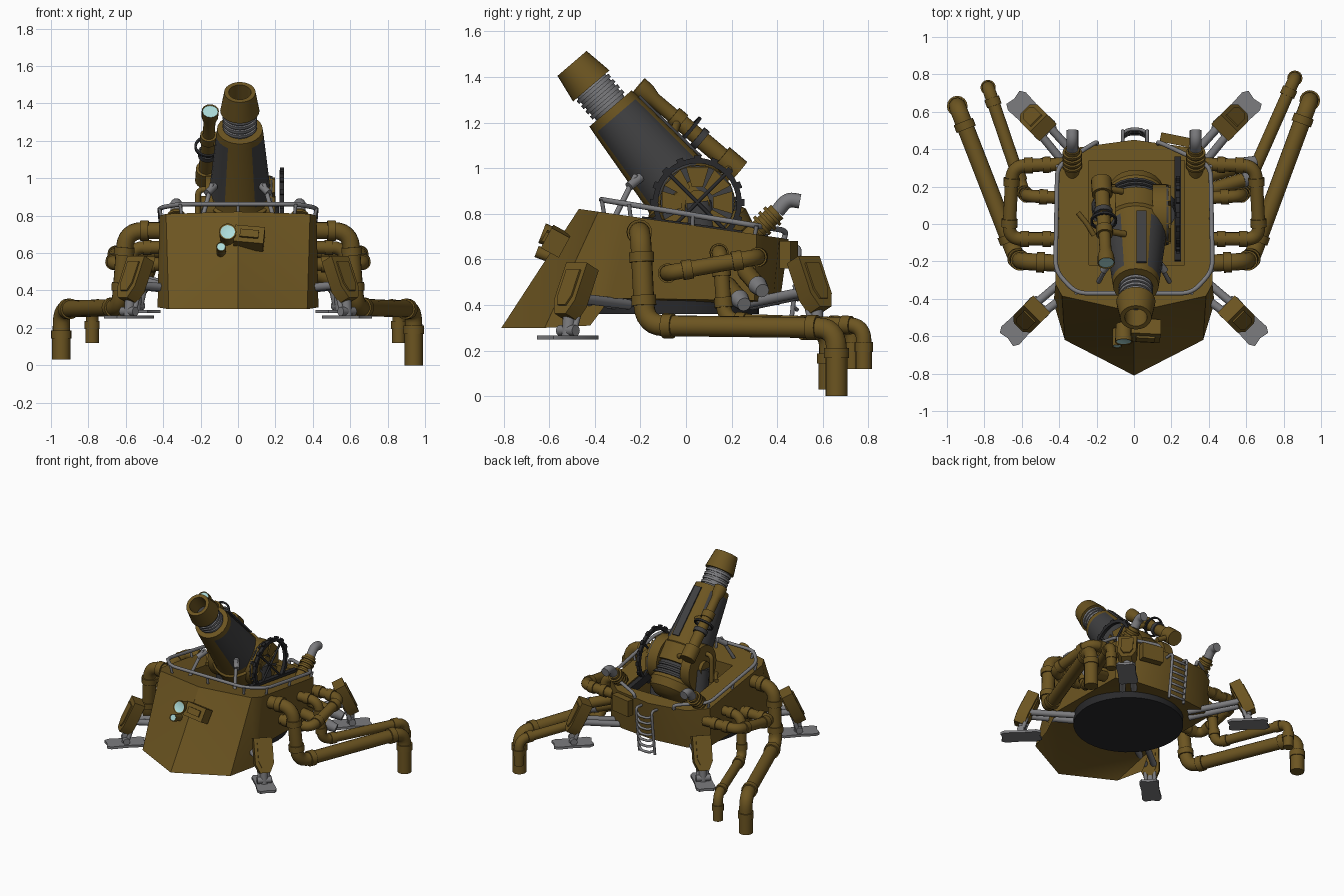
import bpy, bmesh, math
from mathutils import Vector, Matrix

if "Cube" in bpy.data.objects:
    bpy.data.objects.remove(bpy.data.objects["Cube"], do_unlink=True)
made = []


def material(name, r, g, b):
    m = bpy.data.materials.new(name)
    m.use_nodes = True
    m.diffuse_color = (r, g, b, 1)
    m.node_tree.nodes["Principled BSDF"].inputs["Base Color"].default_value = (r, g, b, 1)
    return m


BROWN = material("olive brown", .15, .09, .015)
STEEL = material("steel grey", .2, .2, .21)
DARK = material("dark grey", .05, .05, .052)
BLACK = material("near black", .022, .022, .024)
GLASS = material("pale glass", .42, .72, .7)


def add(name, bm, *mats):
    bmesh.ops.recalc_face_normals(bm, faces=bm.faces)
    me = bpy.data.meshes.new(name)
    bm.to_mesh(me)
    bm.free()
    for m in mats:
        me.materials.append(m)
    ob = bpy.data.objects.new(name, me)
    bpy.context.collection.objects.link(ob)
    made.append(ob)
    return ob


def frame(origin, axis):
    return Matrix.Translation(origin) @ Vector(axis).to_track_quat('Z', 'Y').to_matrix().to_4x4()


def lathe(name, origin, axis, profile, mats, rule=None, sides=20):
    """Turn (distance, radius) points round an axis; rule(segment, centre) picks a material."""
    bm, mw, rings = bmesh.new(), frame(origin, axis), []
    for t, r in profile:
        n = sides if r > 0 else 1
        rings.append([bm.verts.new(mw @ Vector((r * math.cos(i * math.tau / sides),
                      r * math.sin(i * math.tau / sides), t))) for i in range(n)])
    for s, (a, b) in enumerate(zip(rings, rings[1:])):
        for i in range(sides):
            vs = [a[i % len(a)], a[(i + 1) % len(a)], b[(i + 1) % len(b)], b[i % len(b)]]
            f = bm.faces.new(list(dict.fromkeys(vs)))
            f.material_index = rule(s, f.calc_center_median()) if rule else 0
    return add(name, bm, *mats)


def rod(name, a, b, r, mat, r2=None, sides=16):
    a, b = Vector(a), Vector(b)
    n = (b - a).length
    return lathe(name, a, b - a, [(0, 0), (0, r), (n, r2 or r), (n, 0)], [mat], sides=sides)


def tube(name, pts, r, mat, bend=.07):
    """Round tube along a path with rounded corners."""
    pts = [Vector(p) for p in pts]
    path = [pts[0]]
    for p, q, s in zip(pts, pts[1:], pts[2:]):
        a = q + (p - q).normalized() * min(bend, (p - q).length / 2)
        b = q + (s - q).normalized() * min(bend, (s - q).length / 2)
        path += [a.lerp(q, t / 6).lerp(q.lerp(b, t / 6), t / 6) for t in range(7)]
    path.append(pts[-1])
    cu = bpy.data.curves.new(name, 'CURVE')
    cu.dimensions, cu.bevel_depth, cu.bevel_resolution, cu.use_fill_caps = '3D', r, 6, True
    sp = cu.splines.new('POLY')
    sp.points.add(len(path) - 1)
    for k, p in zip(sp.points, path):
        k.co = (*p, 1)
    tmp = bpy.data.objects.new(name + "_path", cu)
    bpy.context.collection.objects.link(tmp)
    me = bpy.data.meshes.new_from_object(tmp.evaluated_get(bpy.context.evaluated_depsgraph_get()))
    bpy.data.objects.remove(tmp)
    me.materials.clear()
    me.materials.append(mat)
    ob = bpy.data.objects.new(name, me)
    bpy.context.collection.objects.link(ob)
    made.append(ob)


def pipe(name, pts, r, sleeve=False):
    """Tube with collars beside each bend; a sleeve thickens the open end."""
    tube(name, pts, r, BROWN, bend=r * 2)
    pts = [Vector(p) for p in pts]
    last = len(pts) - 2
    for i, (a, b) in enumerate(zip(pts, pts[1:])):
        d, n = (b - a).normalized(), (b - a).length
        spots = [r * 2.4, n - r * 2.4] if n > r * 6 else [n / 2]
        if sleeve and i == last:
            spots = spots[:1]
            rod(name + "_sleeve", a + d * spots[0], b, r * 1.06, BROWN)
        for t in spots:
            rod(name + "_collar", a + d * (t - .022), a + d * (t + .022), r * 1.2, BROWN)


def prism(name, outline, depth, matrix, mat):
    """Extrude an (x, z) outline by depth along local y."""
    bm = bmesh.new()
    f = bm.faces.new([bm.verts.new((x, -depth / 2, z)) for x, z in outline])
    new = bmesh.ops.extrude_face_region(bm, geom=[f])["geom"]
    bmesh.ops.translate(bm, vec=(0, depth, 0), verts=[v for v in new if isinstance(v, bmesh.types.BMVert)])
    bm.transform(matrix)
    return add(name, bm, mat)


def box(name, centre, size, mat, rot=(0, 0, 0)):
    w, d, h = size
    m = Matrix.Translation(centre)
    for a, ax in zip(rot, 'XYZ'):
        m = m @ Matrix.Rotation(a, 4, ax)
    return prism(name, [(-w/2, -h/2), (w/2, -h/2), (w/2, h/2), (-w/2, h/2)], d, m, mat)


def deck(y):
    return .754 - .144 * y


# Hull: pointed bow, sloping deck, sunken gun well
half = [((0, -.47), (0, -.81, .3)), ((.385, -.385), (.37, -.62, .3)), ((.42, -.32), (.43, -.42, .31)),
        ((.42, -.25), (.42, -.33, .43)), ((.42, .31), (.42, .3, .42)), ((.29, .41), (.28, .38, .4)),
        ((0, .45), (0, .41, .4))]
full = half + [((-t[0], t[1]), (-b[0], b[1], b[2])) for t, b in half[-2:0:-1]]
bm = bmesh.new()
top = [bm.verts.new((x, y, deck(y))) for (x, y), b in full]
low = [bm.verts.new(b) for t, b in full]
for i in range(len(full)):
    j = (i + 1) % len(full)
    bm.faces.new((low[i], low[j], top[j], top[i]))
bm.faces.new(top)
bm.faces.new(low)
bmesh.ops.triangulate(bm, faces=bm.faces)
hull = add("hull", bm, BROWN)
well = box("well_cutter", (.015, .06, .8), (.51, .56, .5), BROWN)
well.hide_render = True
cut = hull.modifiers.new("well", 'BOOLEAN')
cut.operation, cut.object, cut.solver = 'DIFFERENCE', well, 'EXACT'
bpy.context.view_layer.objects.active = hull
bpy.ops.object.modifier_apply(modifier="well")
made.remove(well)
bpy.data.objects.remove(well)
rod("base_disc", (0, -.06, .36), (0, -.06, .43), .38, BLACK, sides=40)

# Gun: muzzle cap, ribbed neck, panelled body, ringed breech
back = Vector((0, .65, -.76)).normalized()
muzzle = Vector((.01, -.5, 1.46))
prof = [(.13, 0), (.13, .058), (0, .06), (0, .084), (.13, .105), (.13, .08)]
neck = [(.13 + .03 * i + k, r) for i in range(4) for k, r in ((.008, .082), (.008, .092), (.026, .092), (.026, .082))]
body = [(.26, .08), (.26, .122), (.3, .127), (.69, .164), (.72, .17), (.73, .185), (.86, .185), (.86, .155)]
breech = [(.88 + .03 * i + k, r) for i in range(3) for k, r in ((0, .155), (0, .168), (.015, .168), (.015, .155))]
end = [(.98, .165), (1.04, .15), (1.08, .1), (1.09, 0)]
n1, n2 = len(prof) - 1, len(prof) + len(neck)
n3 = n2 + len(body) - 1


def gun_rule(s, c):
    if s == 0 or n3 <= s < n3 + len(breech):
        return 2
    if n1 <= s < n2:
        return 1
    return 2 if s == n2 + 2 and abs(c.x - .01) > .075 else 0


lathe("gun_barrel", muzzle, back, prof + neck + body + breech + end, [BROWN, STEEL, DARK], gun_rule, 24)
up = Vector((0, .76, .65))
tilt = math.atan2(.65, .76)
box("barrel_top_panel", muzzle + back * .49 + up * .148 + Vector((.03, 0, 0)), (.055, .012, .38), DARK, (tilt + .09, 0, 0))

# Trunnion hubs with raised wedges, and the elevating wheel
hub = Vector((0, .05, .85))
for s in (1, -1):
    side = Vector((s, 0, 0))
    rod("trunnion_drum", hub + side * .1, hub + side * .175, .165, BROWN, sides=28)
    rod("trunnion_cap", hub + side * .17, hub + side * .2, .055, BROWN)
    rod("gun_support", (s * .16, .1, .5), hub + side * .15, .07, DARK)
    rod("brace_rod", (s * .19, -.31, .79), (s * .14, -.22, .97), .012, STEEL)
    rod("brace_grip", (s * .165, -.25, .92), (s * .125, -.2, .96), .02, STEEL)
rod("hub_plate", hub + Vector((.175, 0, 0)), hub + Vector((.184, 0, 0)), .162, DARK, sides=28)
for i in range(8):
    m = Matrix.Translation(hub + Vector((.185, 0, 0))) @ Matrix.Rotation(i * math.tau / 8, 4, 'X') @ Matrix.Rotation(math.pi / 2, 4, 'Z')
    prism("hub_wedge", [(-.024, .068), (.024, .068), (.05, .155), (-.05, .155)], .025, m, BROWN)
wheel = hub + Vector((.235, 0, 0))
lathe("wheel_rim", wheel, (1, 0, 0), [(-.012, .172), (-.012, .195), (.012, .195), (.012, .172), (-.012, .172)], [BLACK], sides=32)
for i in range(16):
    r = Matrix.Rotation(i * math.tau / 16, 3, 'X')
    box("wheel_tooth", wheel + r @ Vector((0, 0, .196)), (.02, .03, .022), BLACK, (i * math.tau / 16, 0, 0))
    if i % 4 == 2:
        rod("wheel_spoke", wheel, wheel + r @ Vector((0, 0, .18)), .008, BLACK)
box("gear_rack", (.235, .08, .72), (.035, .56, .06), BLACK, (-.14, 0, 0))

# Sighting scope on the right flank of the gun
sa, sb = Vector((-.148, -.21, 1.36)), Vector((-.175, .24, .98))
lathe("scope", sa, sb - sa,
      [(.005, 0), (.005, .041), (0, .046), (.05, .044), (.09, .032), (.2, .032), (.2, .045), (.25, .045), (.25, .037),
       (.34, .037), (.34, .05), (.37, .05), (.37, .04), (.48, .04), (.48, .055), (.58, .055), (.58, 0)],
      [BROWN, GLASS, DARK], lambda s, c: 1 if s == 0 else 2 if s in (9, 10, 11) else 0)
sd = (sb - sa).normalized()
lathe("scope_ring", sa + sd * .29, sd, [(0, .06), (0, .072), (.015, .072), (.015, .06), (0, .06)], [BLACK])
for t in (.23, .53):
    p = sa + sd * t
    rod("scope_mount", p, p + Vector((.11, -.02, -.06)), .018, BROWN)
tube("scope_elbow", [(-.15, 0, .94), (-.215, 0, .94), (-.215, 0, .74)], .016, BROWN, .04)
tube("scope_lever", [(-.215, -.06, .78), (-.25, 0, .79), (-.3, .06, .79)], .014, BROWN, .03)

# Bow lamps, tilted slightly upward, and their box
for name, x, z, r in (("main_lamp", -.055, .715, .042), ("small_lamp", -.09, .635, .024)):
    lathe(name, (x, -.63 - (.72 - z) * .3, z), (0, .93, -.36), [(.004, 0), (.004, r * .92), (0, r * 1.1), (.1, r), (.1, 0)],
          [BROWN, GLASS], lambda s, c: 1 if s == 0 else 0)
box("lamp_box", (.06, -.57, .68), (.16, .09, .1), BROWN, (-.5, .1, 0))
box("lamp_hood", (.06, -.612, .702), (.1, .02, .045), BROWN, (-.5, .1, 0))

# Deck rail with posts, open at the stern
rail = [(-.2, .44), (-.41, .31), (-.42, -.25), (-.31, -.37), (.31, -.37), (.42, -.25), (.41, .31), (.13, .44)]
tube("deck_rail", [(-.2, .43, .69)] + [(x, y, .8 - .168 * y) for x, y in rail] + [(.13, .43, .69)], .012, STEEL, .06)
for x, y in rail[1:-1] + [(-.42, .03), (.42, .03), (0, -.37)]:
    rod("rail_post", (x * .97, y * .97, deck(y) - .01), (x, y, .8 - .168 * y), .009, STEEL)

# Stern ladder and locker
for x in (-.06, .07):
    tube("ladder_rail", [(x, .42, .65), (x, .5, .66), (x, .485, .52), (x, .46, .32)], .01, STEEL, .03)
for i in range(7):
    y, z = .462 + .004 * i, .35 + .045 * i
    tube("ladder_rung", [(-.06, y, z), (-.03, y + .02, z - .015), (.04, y + .02, z - .015), (.07, y, z)], .009, STEEL, .02)
box("stern_locker", (.22, .45, .62), (.16, .05, .12), BROWN, (0, 0, -.2))

for s in (1, -1):
    # Exhaust stacks
    e0, e1 = Vector((s * .33, .27, .69)), Vector((s * .33, .4, .81))
    lathe("exhaust_stack", e0, e1 - e0, [(0, .04)] + [(.05 + .03 * i + k, r) for i in range(4)
          for k, r in ((0, .04), (0, .052), (.015, .052), (.015, .04))] + [(.177, .04), (.177, 0)], [BROWN])
    tube("exhaust_elbow", [e1, (s * .33, .445, .865), (s * .33, .5, .855)], .032, STEEL, .05)

    # Side pipework
    ex, ey, ez = ((.94, .66, 0), (-.945, .63, .03))[s < 0]
    pipe("main_pipe", [(s * .4, -.21, .72), (s * .6, -.2, .72), (s * .63, -.18, .31), (ex, ey, .3), (ex, ey, ez)], .046, True)
    fx, fy = ((.86, .78), (-.78, .73))[s < 0]
    pipe("rear_pipe", [(s * .4, .14, .63), (s * .57, .15, .63), (s * .59, .17, .33), (fx, fy, .31), (fx, fy, .12)], .034, True)
    pipe("loop_pipe", [(s * .38, .32, .61), (s * .65, .31, .61), (s * .67, -.08, .54), (s * .38, -.08, .54)], .036)

    # Four stabiliser legs
    for t, px, py, pz, fz in ((-1, .555, .49, .46, .25), (1, .52, .55, .49, .28)):
        out = Vector((s, t, 0)).normalized()
        side = Vector((-out.y, out.x, 0))
        axis = (Vector((0, 0, .9)) - out * .42).normalized()
        m = Matrix.Translation((s * px, t * py, pz)) @ Matrix((side, axis.cross(side), axis)).transposed().to_4x4()
        shape = [(-.065, .12), (.065, .12), (.065, -.06), (.035, -.125), (-.035, -.125), (-.065, -.06)]
        prism("leg_pod", shape, .08, m, BROWN)
        prism("pod_panel", [(x * .65, z * .7) for x, z in shape], .098, m, BROWN)
        c = Vector((s * px, t * py, 0))
        pad = c + out * .04 + Vector((0, 0, fz + .008))
        for k in (-1, 1):
            rod("leg_strut", (s * .27 + side.x * k * .04, t * .26 + side.y * k * .04, .4),
                c + side * k * .03 + Vector((0, 0, pz - .03)), .022, STEEL)
            rod("ankle_rod", pad + side * k * .03, c + side * k * .03 + Vector((0, 0, pz - .08)), .014, STEEL)
        rod("ankle", pad, c + out * .03 + Vector((0, 0, pz - .1)), .028, STEEL)
        rod("ankle_pivot", pad - side * .05 + Vector((0, 0, .03)), pad + side * .05 + Vector((0, 0, .03)), .024, STEEL)
        fm = Matrix.Translation(pad) @ Matrix((side, Vector((0, 0, 1)), out)).transposed().to_4x4()
        foot = [(-.05, -.14), (0, -.13), (.05, -.14), (.068, -.11), (.062, 0), (.068, .11),
                (.05, .14), (0, .13), (-.05, .14), (-.068, .11), (-.062, 0), (-.068, -.11)]
        prism("foot_pad", foot, .018, fm, STEEL)

# Twin coolant canisters on the left flank
for y, z in ((.23, .46), (.31, .52)):
    a, d = Vector((.4, y - .05, z + .03)), Vector((.2, .06, -.07))
    rod("canister", a, a + d, .038, BROWN)
    rod("canister_cap", a + d * .9, a + d * 1.25, .042, STEEL, .03)

# Smooth round parts, keep edges crisp
bpy.ops.object.select_all(action='DESELECT')
for ob in made:
    ob.select_set(True)
bpy.context.view_layer.objects.active = hull
bpy.ops.object.shade_smooth_by_angle(angle=math.radians(35))
